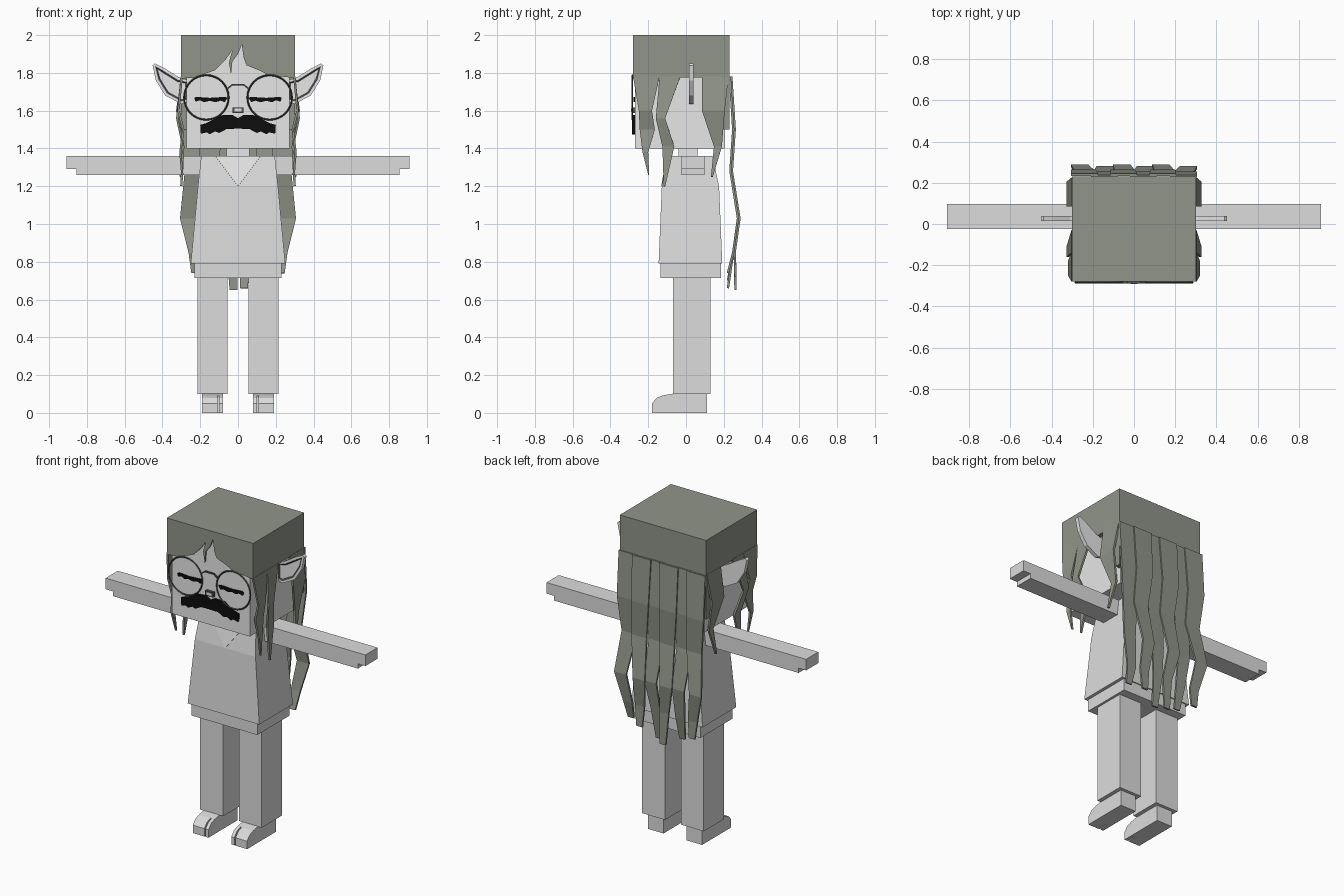
import bpy, bmesh, math
from mathutils import Vector

old = bpy.data.objects.get("Cube")
if old:
    bpy.data.objects.remove(old, do_unlink=True)


def material(name, rgb):
    m = bpy.data.materials.new(name)
    m.use_nodes = True
    m.diffuse_color = (*rgb, 1)
    m.node_tree.nodes["Principled BSDF"].inputs["Base Color"].default_value = (*rgb, 1)
    return m


SKIN = material("pale_skin", (0.8, 0.8, 0.8))
CLOTH = material("light_grey_cloth", (0.72, 0.72, 0.72))
HAIR = material("grey_green_hair", (0.28, 0.3, 0.25))
BLACK = material("black", (0.004, 0.004, 0.004))
FRAME = material("dark_grey", (0.08, 0.08, 0.075))


def finish(name, bm, *mats):
    bmesh.ops.recalc_face_normals(bm, faces=bm.faces)
    mesh = bpy.data.meshes.new(name)
    bm.to_mesh(mesh)
    bm.free()
    for m in mats:
        mesh.materials.append(m)
    ob = bpy.data.objects.new(name, mesh)
    bpy.context.collection.objects.link(ob)
    return ob


def loft(name, rings, mat):
    """Stack of rectangles: (z, x0, x1, y0, y1)."""
    bm = bmesh.new()
    rows = [[bm.verts.new(p) for p in ((a, c, z), (b, c, z), (b, d, z), (a, d, z))]
            for z, a, b, c, d in rings]
    for low, high in zip(rows, rows[1:]):
        for i in range(4):
            j = (i + 1) % 4
            bm.faces.new((low[i], low[j], high[j], high[i]))
    bm.faces.new(rows[0])
    bm.faces.new(rows[-1])
    return finish(name, bm, mat)


def box(name, x0, x1, y0, y1, z0, z1, mat):
    return loft(name, [(z0, x0, x1, y0, y1), (z1, x0, x1, y0, y1)], mat)


def prism(name, outline, start, end, mat, axis="y"):
    """Outline extruded along y (points x, z) or along x (points y, z)."""
    bm = bmesh.new()
    place = (lambda u, z: (u, start, z)) if axis == "y" else (lambda u, z: (start, u, z))
    face = bm.faces.new([bm.verts.new(place(u, z)) for u, z in outline])
    moved = bmesh.ops.extrude_face_region(bm, geom=[face])["geom"]
    shift = Vector((0, end - start, 0) if axis == "y" else (end - start, 0, 0))
    bmesh.ops.translate(bm, vec=shift, verts=[g for g in moved if isinstance(g, bmesh.types.BMVert)])
    return finish(name, bm, mat)


def strand(name, rows, side=None):
    """Ribbon of hair, rows of (left, right, z, depth); side = -1/1 lies along y."""
    bm = bmesh.new()
    pairs = []
    for a, b, z, d in rows:
        pts = ((a, d, z), (b, d, z)) if side is None else ((side * d, a, z), (side * d, b, z))
        pairs.append([bm.verts.new(p) for p in pts])
    for (a, b), (c, d) in zip(pairs, pairs[1:]):
        bm.faces.new((a, b, d, c))
    ob = finish(name, bm, HAIR)
    mod = ob.modifiers.new("thickness", "SOLIDIFY")
    mod.thickness = 0.012
    mod.offset = 0
    return ob


# Legs, split-toe shoes, arms and ears on both sides
shoe_side = [(-0.12, 0), (-0.12, 0.093), (-0.05, 0.105), (0.11, 0.105), (0.11, 0)]
toe_side = [(-0.18, 0), (-0.18, 0.05), (-0.155, 0.08), (-0.12, 0.093), (-0.12, 0)]
ear_shape = [(0.26, 1.65), (0.3, 1.635), (0.385, 1.68), (0.435, 1.76), (0.452, 1.84),
             (0.44, 1.85), (0.39, 1.825), (0.31, 1.775), (0.26, 1.76)]
for s, side in ((1, "left"), (-1, "right")):
    xs = lambda a, b: sorted((s * a, s * b))
    box(side + "_leg", *xs(0.055, 0.215), -0.07, 0.13, 0.1, 0.75, CLOTH)
    prism(side + "_shoe", shoe_side, s * 0.08, s * 0.19, CLOTH, "x")
    prism(side + "_big_toe", toe_side, s * 0.08, s * 0.101, CLOTH, "x")
    prism(side + "_small_toes", toe_side, s * 0.109, s * 0.19, CLOTH, "x")
    box(side + "_arm", *xs(0.17, 0.855), -0.025, 0.097, 1.26, 1.36, CLOTH)
    box(side + "_fingers", *xs(0.855, 0.908), -0.025, 0.097, 1.29, 1.36, CLOTH)

    # Ear with a dark groove around a recessed centre
    ear = prism(side + "_ear", [(s * x, z) for x, z in ear_shape], 0.04, 0.015, SKIN)
    ear.data.materials.append(FRAME)
    bm = bmesh.new()
    bm.from_mesh(ear.data)
    front = min(bm.faces, key=lambda f: f.calc_center_median().y)
    bmesh.ops.inset_region(bm, faces=[front], thickness=0.016)
    groove = bmesh.ops.inset_region(bm, faces=[front], thickness=0.008, depth=-0.006)
    for f in groove["faces"]:
        f.material_index = 1
    bm.to_mesh(ear.data)
    bm.free()

# Torso
box("hip_band", -0.23, 0.23, -0.135, 0.185, 0.715, 0.81, CLOTH)
loft("tunic", [(0.79, -0.25, 0.25, -0.145, 0.192), (1.2, -0.212, 0.212, -0.128, 0.175),
               (1.36, -0.195, 0.195, -0.1, 0.14)], CLOTH)
bm = bmesh.new()
bm.faces.new([bm.verts.new(p) for p in
              ((-0.12, -0.103, 1.36), (0, -0.131, 1.2), (0.12, -0.103, 1.36))])
neckline = finish("neckline", bm, SKIN)
neckline.modifiers.new("thickness", "SOLIDIFY").thickness = 0.004
box("neck", -0.06, 0.06, -0.04, 0.06, 1.34, 1.42, SKIN)

# Head and face
box("head", -0.272, 0.272, -0.27, 0.205, 1.4, 1.97, SKIN)
box("nose", -0.028, 0.028, -0.288, -0.268, 1.588, 1.618, FRAME)
box("nose_tip", -0.018, 0.018, -0.291, -0.28, 1.596, 1.612, SKIN)
half = [(0.03, 1.578), (0.1, 1.575), (0.13, 1.553), (0.165, 1.535), (0.2, 1.525), (0.197, 1.478),
        (0.165, 1.485), (0.15, 1.475), (0.12, 1.49), (0.1, 1.482), (0.06, 1.503)]
moustache = [(0, 1.56)] + half + [(0, 1.505)] + [(-x, z) for x, z in reversed(half)]
prism("moustache", moustache, -0.285, -0.26, BLACK)
lashes = [(0.055, 1.668), (0.07, 1.673), (0.15, 1.668), (0.22, 1.673), (0.232, 1.667), (0.225, 1.648),
          (0.2, 1.655), (0.18, 1.645), (0.15, 1.652), (0.12, 1.645), (0.09, 1.653), (0.07, 1.645)]
for s, side in ((1, "left"), (-1, "right")):
    prism(side + "_closed_eye", [(s * x, z) for x, z in lashes], -0.277, -0.268, BLACK)
    bpy.ops.mesh.primitive_torus_add(location=(s * 0.168, -0.284, 1.67), rotation=(math.pi / 2, 0, 0),
                                     major_radius=0.118, minor_radius=0.0045,
                                     major_segments=32, minor_segments=4)
    rim = bpy.context.object
    rim.name = side + "_glasses_rim"
    rim.data.materials.append(FRAME)
prism("glasses_bridge", [(-0.053, 1.715), (-0.03, 1.732), (0.03, 1.732), (0.053, 1.715),
                         (0.055, 1.723), (0.032, 1.74), (-0.032, 1.74), (-0.055, 1.723)],
      -0.288, -0.28, FRAME)

# Hair cap with a parted fringe
box("hair_top", -0.302, 0.302, -0.28, 0.23, 1.955, 2.0, HAIR)
fringe = [(-0.302, 1.99), (-0.302, 1.77), (-0.23, 1.775), (-0.12, 1.815), (-0.07, 1.865), (-0.03, 1.92),
          (-0.048, 1.855), (-0.037, 1.79), (-0.03, 1.86), (0, 1.9), (0.02, 1.95), (0.03, 1.88),
          (0.045, 1.84), (0.12, 1.81), (0.17, 1.785), (0.302, 1.775), (0.302, 1.99)]
prism("hair_fringe", fringe, -0.28, -0.265, HAIR)
box("hair_back", -0.302, 0.302, 0.195, 0.23, 1.5, 1.97, HAIR)

# Side panels and their hanging locks, rows of (front, back, z, outward)
side_locks = {
    "front": [(-0.28, -0.14, 1.78, 0.298), (-0.25, -0.18, 1.6, 0.315), (-0.245, -0.165, 1.5, 0.29),
              (-0.23, -0.2, 1.38, 0.305), (-0.2, -0.195, 1.26, 0.295)],
    "middle": [(-0.14, -0.03, 1.78, 0.298), (-0.16, -0.11, 1.56, 0.322), (-0.125, -0.062, 1.41, 0.29),
               (-0.118, -0.11, 1.2, 0.3)],
    "rear": [(0.085, 0.225, 1.78, 0.298), (0.085, 0.205, 1.6, 0.322), (0.148, 0.19, 1.41, 0.29),
             (0.132, 0.142, 1.25, 0.305)],
}
for s, side in ((1, "left"), (-1, "right")):
    a, b = sorted((s * 0.265, s * 0.302))
    box(side + "_hair_panel", a, b, -0.28, 0.23, 1.775, 1.97, HAIR)
    for lock, rows in side_locks.items():
        strand(f"{side}_{lock}_lock", rows, s)

# Long wavy back locks: centre, half width and depth at each height
heights = (1.78, 1.5, 1.28, 1.03, 0.85)
depths = (0.232, 0.25, 0.235, 0.275, 0.25)
widths = (0.065, 0.06, 0.052, 0.042, 0.032)
back_locks = [(0.24, (0, 0.005, -0.01, 0.025, -0.01), 0.74), (0.14, (0, 0, 0.015, -0.01, 0), 0.72),
              (0.045, (0, 0.005, -0.005, 0.01, -0.01), 0.66), (-0.05, (0, -0.005, 0.01, -0.01, 0.02), 0.65),
              (-0.145, (0, 0, -0.01, 0.005, 0.01), 0.7), (-0.24, (0, -0.005, 0.01, -0.025, 0.01), 0.74)]
for n, (x, sway, tip) in enumerate(back_locks):
    layer = 0.008 * (n % 2)
    rows = [(x + d - w, x + d + w, z, y + layer)
            for d, w, z, y in zip(sway, widths, heights, depths)]
    end = x + sway[-1] * 1.3
    rows.append((end - 0.02, end + 0.02, tip, 0.222 + 5 * layer))
    strand(f"back_lock_{n + 1}", rows)
